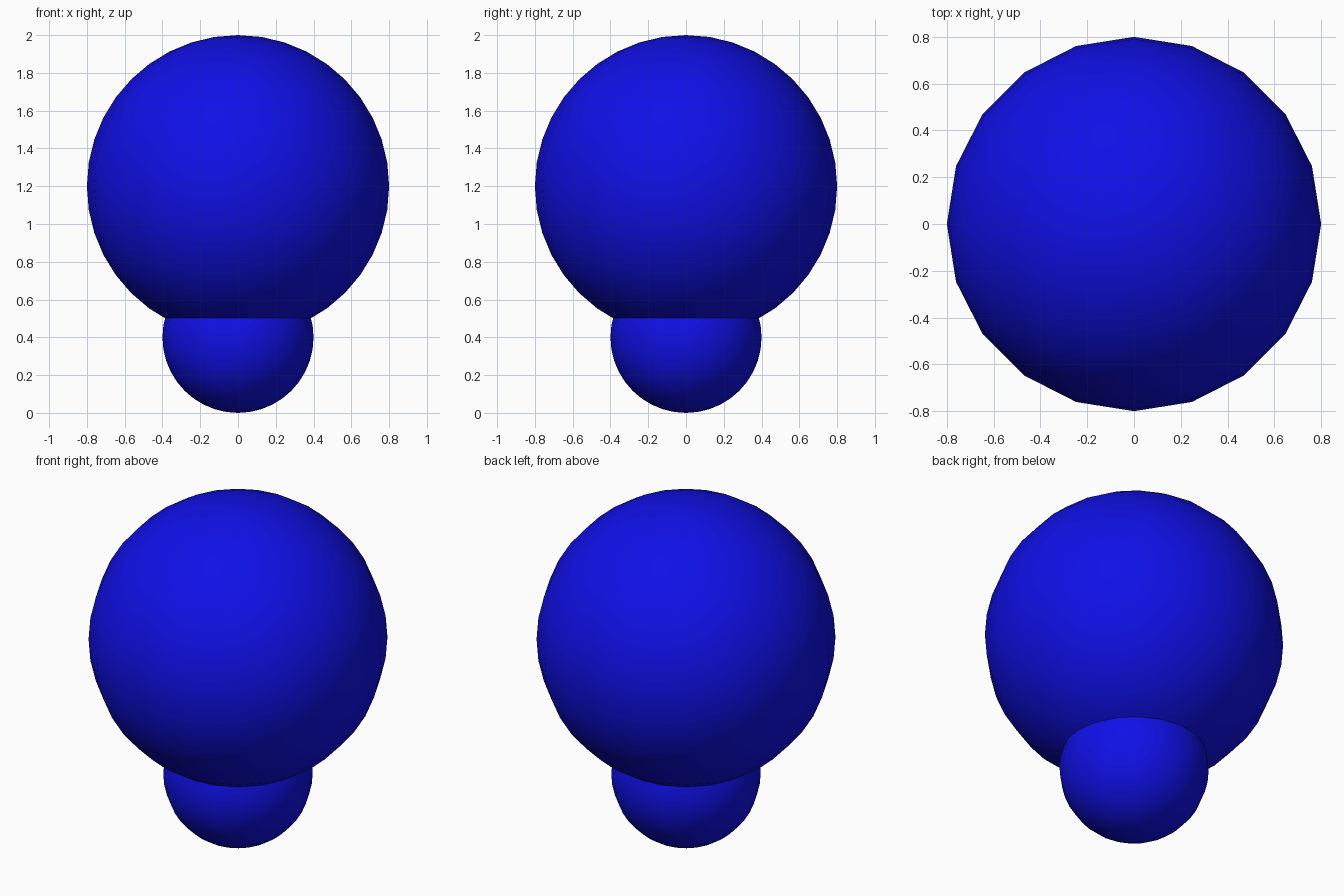
import bpy

if "Cube" in bpy.data.objects:
    bpy.data.objects.remove(bpy.data.objects["Cube"])

# Shared blue material
blue = bpy.data.materials.new("blue")
blue.diffuse_color = (0.005, 0.005, 0.8, 1)
blue.use_nodes = True
blue.node_tree.nodes["Principled BSDF"].inputs["Base Color"].default_value = blue.diffuse_color


def ball(name, radius, z):
    bpy.ops.mesh.primitive_uv_sphere_add(
        segments=20, ring_count=20, radius=radius, location=(0, 0, z))
    obj = bpy.context.object
    obj.name = name
    obj.data.materials.append(blue)
    bpy.ops.object.shade_smooth()
    return obj


# Large upper ball resting on the small lower ball
ball("upper_ball", 0.8, 1.2)
ball("lower_ball", 0.4, 0.4)
